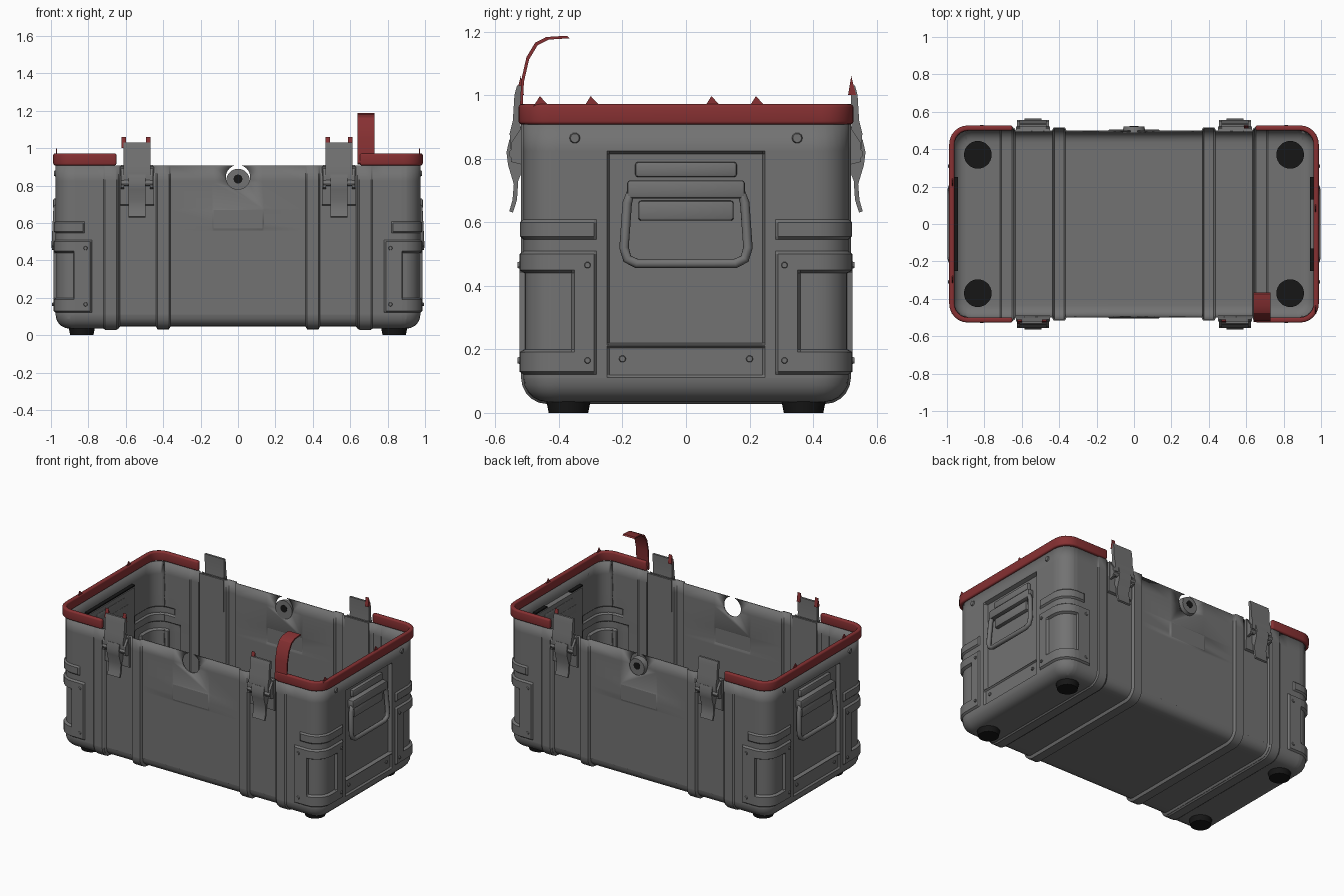
import bpy, bmesh, math
from mathutils import Vector, Matrix

old = bpy.data.objects.get("Cube")
if old:
    bpy.data.objects.remove(old)


def material(name, rgb):
    m = bpy.data.materials.new(name)
    m.use_nodes = True
    m.diffuse_color = (*rgb, 1)
    b = m.node_tree.nodes["Principled BSDF"]
    b.inputs["Base Color"].default_value = (*rgb, 1)
    b.inputs["Roughness"].default_value = 0.7
    return m


GREY = material("case grey", (0.17, 0.17, 0.17))
RED = material("rim red", (0.24, 0.03, 0.032))
BLACK = material("rubber black", (0.008, 0.008, 0.008))


def finish(name, bm, mat, angle=30):
    bmesh.ops.recalc_face_normals(bm, faces=bm.faces)
    me = bpy.data.meshes.new(name)
    bm.to_mesh(me)
    bm.free()
    ob = bpy.data.objects.new(name, me)
    bpy.context.collection.objects.link(ob)
    me.materials.append(mat)
    bpy.ops.object.select_all(action="DESELECT")
    ob.select_set(True)
    bpy.context.view_layer.objects.active = ob
    bpy.ops.object.shade_smooth_by_angle(angle=math.radians(angle))
    return ob


def box(name, lo, hi, mat, bevel=0.006):
    bm = bmesh.new()
    bmesh.ops.create_cube(bm, size=1)
    for v in bm.verts:
        v.co = [l + (c + 0.5) * (h - l) for c, l, h in zip(v.co, lo, hi)]
    if bevel:
        bmesh.ops.bevel(bm, geom=bm.edges[:], offset=bevel, segments=2, affect="EDGES", profile=0.5)
    return finish(name, bm, mat)


def cylinder(name, center, axis, r1, r2, depth, mat, segs=24):
    bm = bmesh.new()
    rot = Vector((0, 0, 1)).rotation_difference(Vector(axis)).to_matrix().to_4x4()
    bmesh.ops.create_cone(bm, cap_ends=True, segments=segs, radius1=r1, radius2=r2, depth=depth,
                          matrix=Matrix.Translation(center) @ rot)
    return finish(name, bm, mat)


def prism(name, profile, x0, x1, mat, side=1):
    # profile in (y, z), drawn out along x
    bm = bmesh.new()
    f = bm.faces.new([bm.verts.new((x0, y * side, z)) for y, z in profile])
    new = bmesh.ops.extrude_face_region(bm, geom=[f])["geom"]
    bmesh.ops.translate(bm, vec=(x1 - x0, 0, 0), verts=[g for g in new if isinstance(g, bmesh.types.BMVert)])
    return finish(name, bm, mat)


def open_box(hx, hy, z0, z1, radius, bottom):
    # rounded tub without a top, or a ring when bottom is 0
    bm = bmesh.new()
    bmesh.ops.create_cube(bm, size=2)
    for v in bm.verts:
        v.co = (v.co.x * hx, v.co.y * hy, z1 if v.co.z > 0 else z0)
    upright = [e for e in bm.edges if abs(e.verts[0].co.z - e.verts[1].co.z) > 0.01]
    bmesh.ops.bevel(bm, geom=upright, offset=radius, segments=6, affect="EDGES", profile=0.5)
    caps = [f for f in bm.faces if f.normal.z > 0.9 or (not bottom and f.normal.z < -0.9)]
    bmesh.ops.delete(bm, geom=caps, context="FACES")
    if bottom:
        low = [e for e in bm.edges if all(v.co.z < z0 + 0.001 for v in e.verts)]
        bmesh.ops.bevel(bm, geom=low, offset=bottom, segments=5, affect="EDGES", profile=0.5)
    return bm


def cut(bm, axis, value, **kw):
    no = Vector((0, 0, 0))
    no[axis] = 1
    bmesh.ops.bisect_plane(bm, geom=bm.verts[:] + bm.edges[:] + bm.faces[:], dist=1e-5,
                           plane_co=no * value, plane_no=no, **kw)


# Pressed tub: raised or sunken areas as |x|, |y|, z ranges with a depth
ANY = (None, None)
presses = [
    ((None, 0.63), ANY, ANY, -0.012),
    ((0.37, 0.43), ANY, ANY, 0.017),
    ((0.65, 0.71), ANY, ANY, 0.007),
    ((0.79, None), (0.29, None), (0.13, 0.5), 0.012),
    ((0.88, None), (0.36, None), (0.2, 0.44), -0.016),
    ((0.83, None), (0.29, None), (0.555, 0.6), 0.01),
    ((0.9, None), (None, 0.24), (0.22, 0.815), -0.025),
    ((0.9, None), (None, 0.24), (0.12, 0.205), -0.01),
    ((None, 0.13), (0.4, None), (0.57, 0.67), 0.006),
]
tub = open_box(0.975, 0.512, 0.035, 0.907, 0.1, 0.075)
STEP = 0.009
for *ranges, depth in presses:
    for axis, (lo, hi) in enumerate(ranges):
        values = [v for b, s in ((lo, -STEP), (hi, STEP)) if b is not None for v in (b, b + s)]
        for v in values:
            cut(tub, axis, v)
            if axis < 2:
                cut(tub, axis, -v)
tub.normal_update()
moves = []
for v in tub.verts:
    c = (abs(v.co.x), abs(v.co.y), v.co.z)
    total = sum(p[3] for p in presses if all(
        (lo is None or k > lo - 1e-4) and (hi is None or k < hi + 1e-4) for k, (lo, hi) in zip(c, p)))
    moves.append((v, v.normal * total))
for v, d in moves:
    v.co += d
body = finish("tub_shell", tub, GREY)
shell = body.modifiers.new("wall", "SOLIDIFY")
shell.thickness = 0.008
shell.offset = -1

# Round notch in both long walls
notch = cylinder("notch_cutter", (0, 0, 0.845), (0, 1, 0), 0.065, 0.065, 1.4, GREY, 32)
notch.hide_render = True
notch.hide_viewport = True
hole = body.modifiers.new("notch", "BOOLEAN")
hole.operation = "DIFFERENCE"
hole.solver = "EXACT"
hole.object = notch

# Lock lug on the back wall
cylinder("lock_lug", (0, 0.505, 0.828), (0, 1, 0), 0.062, 0.055, 0.035, GREY, 28)
cylinder("lock_hole", (0, 0.505, 0.835), (0, 1, 0), 0.024, 0.024, 0.038, BLACK, 16)

# Red rim around each end
for s, name in ((-1, "right_rim"), (1, "left_rim")):
    bm = open_box(0.988, 0.527, 0.908, 0.972, 0.1, 0)
    cut(bm, 0, 0.65 * s, clear_inner=s > 0, clear_outer=s < 0)
    rim = finish(name, bm, RED)
    thick = rim.modifiers.new("thickness", "SOLIDIFY")
    thick.thickness = 0.028
    thick.offset = -1
    bev = rim.modifiers.new("round", "BEVEL")
    bev.width = 0.01
    bev.segments = 3

# Torn strap and small torn scraps left on the rim
strap = [(-0.525, 0.92), (-0.518, 1.05), (-0.502, 1.12), (-0.475, 1.165), (-0.44, 1.183), (-0.375, 1.187)]
prism("torn_strap", strap + [(y + 0.008, z - 0.008) for y, z in reversed(strap)], 0.64, 0.73, RED)
for i, (y, x) in enumerate(((-0.3, -0.97), (0.08, 0.97), (0.22, -0.97), (-0.46, 0.97))):
    prism(f"rim_scrap_{i}", [(y - 0.02, 0.965), (y + 0.025, 0.97), (y, 0.997)], x - 0.003, x + 0.003, RED)
for i, (x, side) in enumerate(((-0.61, -1), (-0.48, -1), (0.48, -1), (0.6, 1))):
    prism(f"strap_scrap_{i}", [(0.51, 1.0), (0.535, 1.0), (0.52, 1.06)], x - 0.012, x + 0.012, RED, side)

# Latches: two per long side
hook = [(0.512, 0.83), (0.552, 0.83), (0.555, 0.88), (0.545, 0.92), (0.54, 1.0), (0.532, 1.03), (0.518, 1.03),
        (0.522, 0.92)]
lever = [(0.512, 0.85), (0.556, 0.86), (0.565, 0.82), (0.56, 0.78), (0.542, 0.72), (0.546, 0.67), (0.556, 0.635),
         (0.545, 0.63), (0.532, 0.67), (0.528, 0.73), (0.512, 0.77)]
for sx in (-1, 1):
    for sy in (-1, 1):
        tag = ("left" if sx > 0 else "right") + ("_back" if sy > 0 else "_front")
        x = 0.54 * sx
        prism(tag + "_latch_hook", hook, x - 0.072, x + 0.072, GREY, sy)
        prism(tag + "_latch_lever", lever, x - 0.046, x + 0.046, GREY, sy)
        prism(tag + "_latch_plate", [(0.49, 0.69), (0.515, 0.7), (0.522, 0.9), (0.49, 0.905)],
              x - 0.09, x + 0.09, GREY, sy)
        cylinder(tag + "_latch_pin", (x, 0.54 * sy, 0.815), (1, 0, 0), 0.017, 0.017, 0.17, GREY, 12)
        for e in (-1, 1):
            prism(tag + "_latch_ear", [(0.51, 0.78), (0.55, 0.79), (0.55, 0.85), (0.51, 0.91)],
                  x + e * 0.078 - 0.008, x + e * 0.078 + 0.008, GREY, sy)
        # Rubber feet, seen through the floor
        cylinder(tag + "_foot", (0.835 * sx, 0.37 * sy, 0.03), (0, 0, 1), 0.062, 0.074, 0.06, BLACK, 28)
        # Rivets on the end walls and corner guards
        for y, z, r in ((0.35, 0.865, 0.02), (0.2, 0.17, 0.013), (0.31, 0.465, 0.012), (0.31, 0.165, 0.012)):
            out = 0.987 if r < 0.0125 else 0.975 if r > 0.015 else 0.965
            cylinder(tag + "_rivet", (out * sx, y * sy, z), (sx, 0, 0), r, r * 0.7, 0.016, GREY, 10)
        for z in (0.465, 0.165):
            cylinder(tag + "_guard_rivet", (0.815 * sx, 0.524 * sy, z), (0, sy, 0), 0.013, 0.009, 0.012, GREY, 10)

# End handles with hinge plates
loop = [(-0.17, 0.705), (-0.185, 0.66), (-0.195, 0.52), (-0.185, 0.485), (-0.155, 0.47)]
loop += [(-y, z) for y, z in reversed(loop)]
for s, side in ((-1, "right"), (1, "left")):
    def plate(name, hy, z0, z1, depth):
        xs = sorted((0.94 * s, depth * s))
        box(f"{side}_{name}", (xs[0], -hy, z0), (xs[1], hy, z1), GREY, 0.009)
    plate("handle_top_bar", 0.16, 0.742, 0.79, 0.972)
    plate("handle_hinge", 0.185, 0.675, 0.732, 0.988)
    plate("handle_grip_plate", 0.15, 0.605, 0.668, 0.975)
    cu = bpy.data.curves.new(side + "_handle", "CURVE")
    cu.dimensions = "3D"
    cu.bevel_depth = 0.015
    cu.bevel_resolution = 2
    sp = cu.splines.new("POLY")
    sp.points.add(len(loop) - 1)
    for p, (y, z) in zip(sp.points, loop):
        p.co = ((0.97 + (0.72 - z) * 0.05) * s, y, z, 1)
    sp.use_cyclic_u = True
    cu.materials.append(GREY)
    ob = bpy.data.objects.new(side + "_handle", cu)
    bpy.context.collection.objects.link(ob)

# Dark slots along the inner ledges
for name, s, y0, y1 in (("right_slot", -1, -0.25, 0.25), ("left_back_slot", 1, 0.13, 0.25),
                        ("left_front_slot", 1, -0.25, -0.13)):
    xs = sorted((0.942 * s, 0.967 * s))
    box(name, (xs[0], y0, 0.826), (xs[1], y1, 0.834), BLACK, 0)
